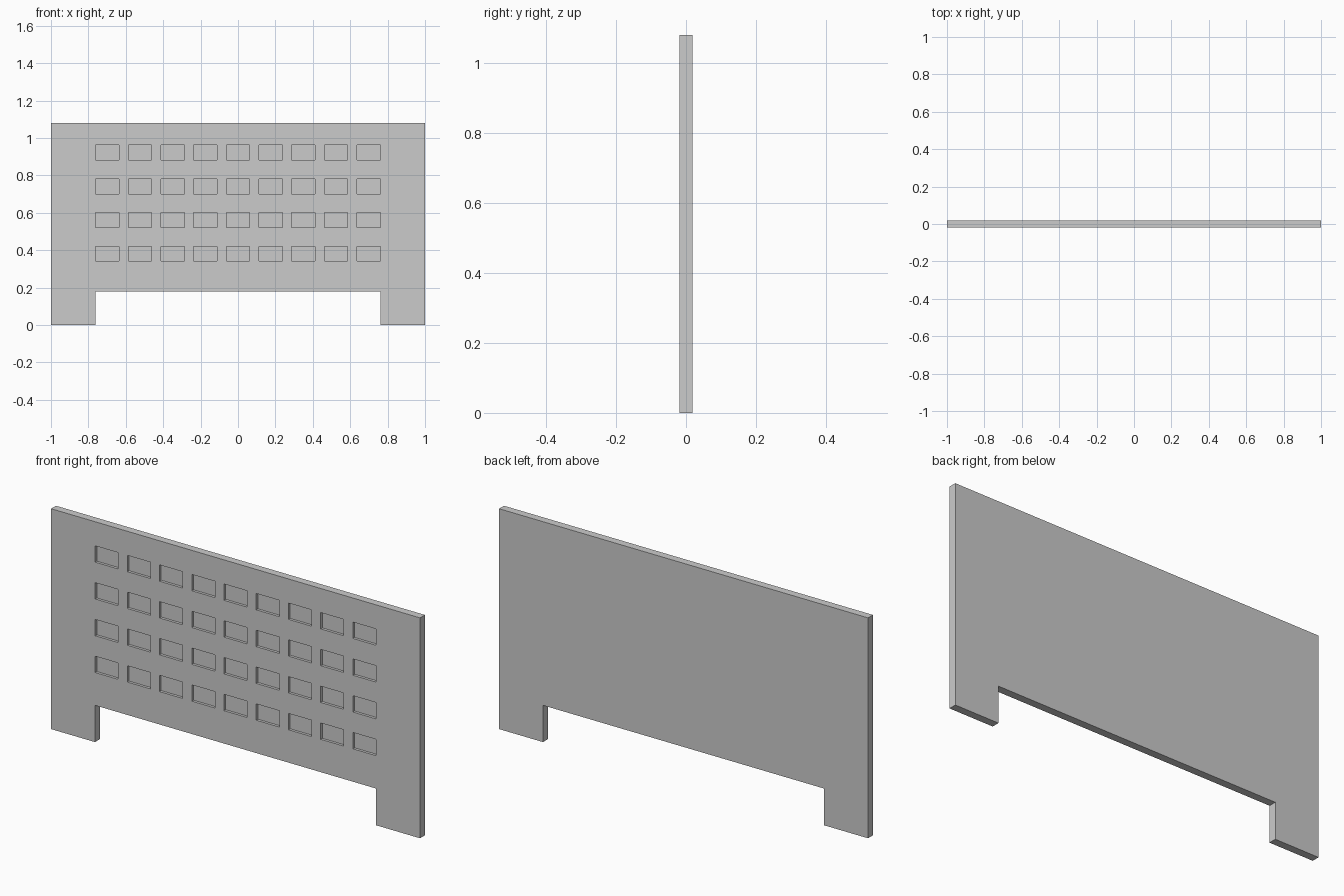
import bpy, bmesh
from mathutils import Matrix, Vector

if "Cube" in bpy.data.objects:
    bpy.data.objects.remove(bpy.data.objects["Cube"])

HALF_T = 0.019          # half panel thickness
POCKET_DEPTH = 0.013


def add_object(name, bm):
    bmesh.ops.recalc_face_normals(bm, faces=bm.faces[:])
    mesh = bpy.data.meshes.new(name)
    bm.to_mesh(mesh)
    bm.free()
    obj = bpy.data.objects.new(name, mesh)
    bpy.context.collection.objects.link(obj)
    return obj


# Panel with two feet: half outline mirrored, then extruded in y
half = [(1.0, 1.08), (1.0, 0.0), (0.762, 0.0), (0.762, 0.18)]
outline = half + [(-x, z) for x, z in reversed(half)]
bm = bmesh.new()
face = bm.faces.new([bm.verts.new((x, -HALF_T, z)) for x, z in outline])
ext = bmesh.ops.extrude_face_region(bm, geom=[face], use_keep_orig=True)
new_verts = [g for g in ext["geom"] if isinstance(g, bmesh.types.BMVert)]
bmesh.ops.translate(bm, verts=new_verts, vec=(0, 2 * HALF_T, 0))
panel = add_object("panel", bm)

# Shallow window pockets on the front, 9 columns by 4 rows
bm = bmesh.new()
for row in range(4):
    for col in range(9):
        pos = Vector(((col - 4) * 0.1747, -HALF_T, 0.381 + row * 0.1803))
        size = Vector((0.125, 2 * POCKET_DEPTH, 0.08))
        bmesh.ops.create_cube(bm, size=1, matrix=Matrix.LocRotScale(pos, None, size))
cutter = add_object("pocket_cutter", bm)
cutter.hide_render = True

# Cut the pockets and drop the helper
cut = panel.modifiers.new("pockets", 'BOOLEAN')
cut.operation = 'DIFFERENCE'
cut.solver = 'EXACT'
cut.object = cutter
bpy.context.view_layer.objects.active = panel
panel.select_set(True)
bpy.ops.object.modifier_apply(modifier=cut.name)
bpy.data.objects.remove(cutter)
